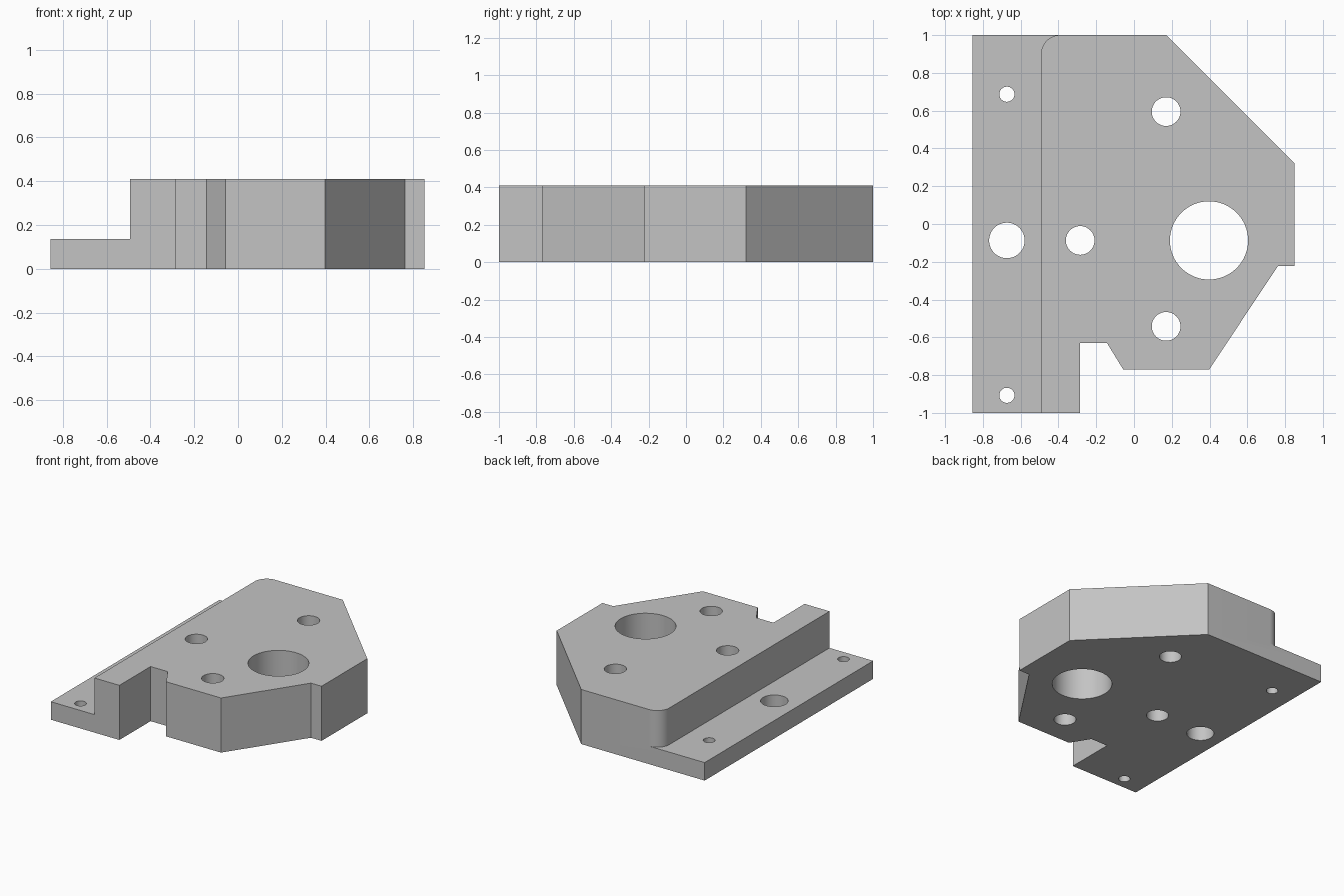
import bpy, bmesh
from math import sin, cos, pi, radians

if "Cube" in bpy.data.objects:
    bpy.data.objects.remove(bpy.data.objects["Cube"], do_unlink=True)

HEIGHT, LEDGE = 0.41, 0.135

grey = bpy.data.materials.new("plain_grey")
grey.use_nodes = True
colour = (0.55, 0.55, 0.55, 1)
grey.diffuse_color = colour
grey.node_tree.nodes["Principled BSDF"].inputs["Base Color"].default_value = colour


def arc(cx, cy, r, start, end, steps):
    angles = [radians(start + (end - start) * i / steps) for i in range(steps + 1)]
    return [(cx + r * cos(a), cy + r * sin(a)) for a in angles]


def prisms(name, outlines, z0, z1):
    """One object holding an upright prism for each outline."""
    bm = bmesh.new()
    for outline in outlines:
        face = bm.faces.new([bm.verts.new((x, y, z0)) for x, y in outline])
        top = bmesh.ops.extrude_face_region(bm, geom=[face])["geom"]
        verts = [v for v in top if isinstance(v, bmesh.types.BMVert)]
        bmesh.ops.translate(bm, verts=verts, vec=(0, 0, z1 - z0))
    bmesh.ops.recalc_face_normals(bm, faces=bm.faces)
    mesh = bpy.data.meshes.new(name)
    bm.to_mesh(mesh)
    bm.free()
    mesh.materials.append(grey)
    obj = bpy.data.objects.new(name, mesh)
    bpy.context.collection.objects.link(obj)
    return obj


def cut(body, cutter):
    bpy.context.view_layer.objects.active = body
    mod = body.modifiers.new("cut", "BOOLEAN")
    mod.operation, mod.solver, mod.object = "DIFFERENCE", "EXACT", cutter
    bpy.ops.object.modifier_apply(modifier=mod.name)
    bpy.data.objects.remove(cutter, do_unlink=True)


# Full-height plate with chamfered corner and front notch
plate = prisms("mounting_plate", [[
    (-0.855, -1), (-0.285, -1), (-0.285, -0.63), (-0.143, -0.63),
    (-0.057, -0.77), (0.398, -0.77), (0.762, -0.223), (0.85, -0.223),
    (0.85, 0.32), (0.17, 1), (-0.855, 1)]], 0, HEIGHT)

# Low ledge along the right side, with a rounded back corner on the block
step = [(-1, -1.1), (-0.492, -1.1)] + arc(-0.392, 0.9, 0.1, 180, 90, 16)
step += [(-0.392, 1.1), (-1, 1.1)]
cut(plate, prisms("ledge_cutter", [step], LEDGE, 1))

# Through holes: x, y, radius
holes = [(-0.673, 0.687, 0.04), (-0.673, -0.907, 0.04), (-0.673, -0.087, 0.094),
         (-0.285, -0.087, 0.076), (0.17, 0.595, 0.076), (0.17, -0.542, 0.076),
         (0.397, -0.087, 0.207)]
circles = [arc(x, y, r, 0, 360, 64)[:-1] for x, y, r in holes]
cut(plate, prisms("hole_cutter", circles, -0.2, 1))

# Smooth bores and rounded corner, sharp edges elsewhere
bpy.ops.object.select_all(action="DESELECT")
plate.select_set(True)
bpy.context.view_layer.objects.active = plate
bpy.ops.object.shade_smooth_by_angle(angle=radians(25))
